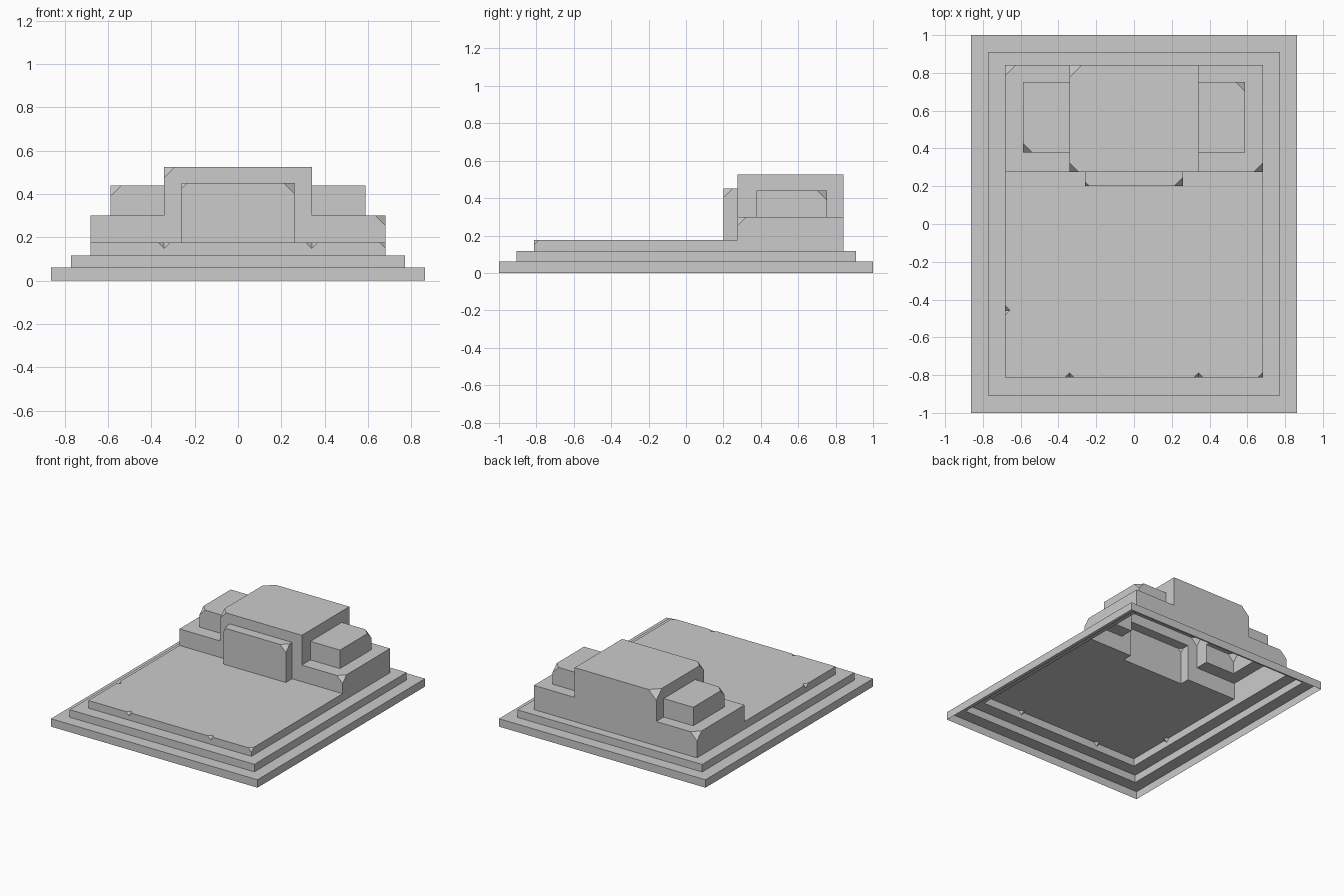
import bpy, bmesh
from mathutils import Vector, Matrix

if "Cube" in bpy.data.objects:
    bpy.data.objects.remove(bpy.data.objects["Cube"])


def make_object(name, bm):
    mesh = bpy.data.meshes.new(name)
    bm.to_mesh(mesh)
    bm.free()
    obj = bpy.data.objects.new(name, mesh)
    bpy.context.collection.objects.link(obj)
    return obj


def block(name, half_x, y0, y1, top):
    """Box standing on z = 0, centred on x = 0."""
    bm = bmesh.new()
    m = Matrix.Translation((0, (y0 + y1) / 2, top / 2)) @ Matrix.Diagonal((half_x * 2, y1 - y0, top, 1))
    bmesh.ops.create_cube(bm, size=1, matrix=m)
    return make_object(name, bm)


def chip_cutter(pos, r):
    """Octahedron that knocks a chip out of a corner or edge."""
    bm = bmesh.new()
    verts = [bm.verts.new(Vector(pos) + Vector(d) * r) for d in
             ((1, 0, 0), (0, 1, 0), (-1, 0, 0), (0, -1, 0), (0, 0, 1), (0, 0, -1))]
    for i in range(4):
        a, b = verts[i], verts[(i + 1) % 4]
        bm.faces.new((a, b, verts[4]))
        bm.faces.new((b, a, verts[5]))
    return make_object("chip_cutter", bm)


def combine(target, other, operation):
    mod = target.modifiers.new(operation.lower(), 'BOOLEAN')
    mod.operation = operation
    mod.solver = 'EXACT'
    mod.object = other
    bpy.context.view_layer.objects.active = target
    bpy.ops.object.modifier_apply(modifier=mod.name)
    bpy.data.objects.remove(other, do_unlink=True)


# Stepped plinth, with the tiered headstone fused on at the back
monument = block("stepped_monument", 0.863, -1, 1, 0.06)
tiers = [
    ("middle_step", 0.772, -0.907, 0.91, 0.117),
    ("top_slab", 0.682, -0.813, 0.842, 0.175),
    ("rear_block", 0.682, 0.275, 0.842, 0.30),
    ("shoulders", 0.588, 0.378, 0.753, 0.44),
    ("centre_block", 0.341, 0.275, 0.842, 0.525),
    ("front_panel", 0.26, 0.20, 0.40, 0.45),
]
for tier in tiers:
    combine(monument, block(*tier), 'UNION')

# Chipped corners and nicked edges
chips = [
    ((-0.341, 0.275, 0.525), 0.05), ((-0.341, 0.842, 0.525), 0.065),
    ((-0.588, 0.378, 0.44), 0.05), ((0.588, 0.753, 0.44), 0.05),
    ((-0.26, 0.20, 0.45), 0.025), ((0.26, 0.20, 0.45), 0.048),
    ((0.682, 0.275, 0.30), 0.048), ((-0.682, 0.842, 0.30), 0.055),
    ((-0.341, -0.813, 0.175), 0.026), ((0.341, -0.813, 0.175), 0.026),
    ((0.682, -0.813, 0.175), 0.026), ((-0.682, -0.457, 0.175), 0.026),
]
for pos, r in chips:
    combine(monument, chip_cutter(pos, r), 'DIFFERENCE')

# Open underside: the model is a hollow shell
bm = bmesh.new()
bm.from_mesh(monument.data)
bottom = [f for f in bm.faces if all(abs(v.co.z) < 1e-4 for v in f.verts)]
bmesh.ops.delete(bm, geom=bottom, context='FACES')
bm.to_mesh(monument.data)
bm.free()
